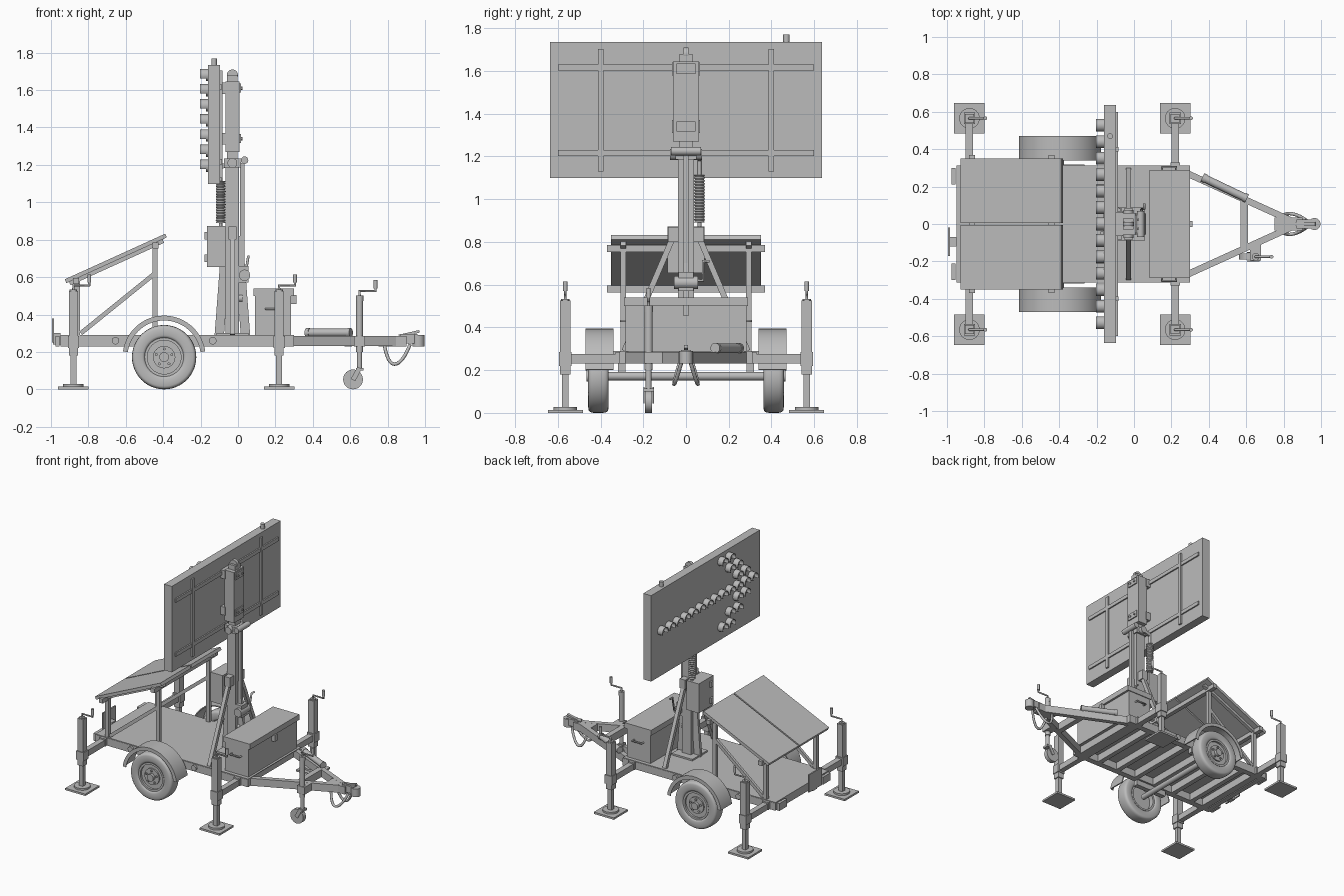
import bpy, bmesh
from math import pi, sin, cos, radians, copysign
from mathutils import Vector, Matrix

if "Cube" in bpy.data.objects:
    bpy.data.objects.remove(bpy.data.objects["Cube"])

COLOUR = (.5, .5, .5, 1)
grey = bpy.data.materials.new("plain grey")
grey.use_nodes = True
grey.diffuse_color = COLOUR
grey.node_tree.nodes["Principled BSDF"].inputs["Base Color"].default_value = COLOUR

# Shared sizes of the chassis, wheels, mast and board
FLOOR, RAIL, DECK = .23, .285, .29
BEAM = (FLOOR, RAIL)
HALF_WIDTH, NOSE, TAIL = .31, .3, -.95
AXLE_X, AXLE_Z, TYRE_RADIUS = -.395, .172, .172
MAST_X, PIVOT_Z = -.03, 1.21
BOARD_FRONT, BOARD_BACK, BOARD_Z = -.16, -.096, 1.417
SIDES = (-1, 1)
X_AXIS, Y_AXIS, Z_AXIS = Matrix.Identity(3)
made = []


def mid(centre, half):
    return centre - half, centre + half


def finish(name, bm, matrix=Matrix()):
    bmesh.ops.recalc_face_normals(bm, faces=bm.faces)
    mesh = bpy.data.meshes.new(name)
    bm.to_mesh(mesh)
    bm.free()
    mesh.materials.append(grey)
    ob = bpy.data.objects.new(name, mesh)
    ob.matrix_world = matrix
    bpy.context.collection.objects.link(ob)
    made.append(ob)


def facing(direction):
    return Vector(direction).to_track_quat('Z', 'Y').to_matrix().to_4x4()


def box(name, x, y, z):
    """Box from a (min, max) pair on each axis."""
    bm = bmesh.new()
    size = [abs(high - low) for low, high in (x, y, z)]
    bmesh.ops.create_cube(bm, size=1, matrix=Matrix.Diagonal((*size, 1)))
    finish(name, bm, Matrix.Translation([sum(pair) / 2 for pair in (x, y, z)]))


def beam(name, start, end, width, height):
    """Square bar between two points."""
    start, end = Vector(start), Vector(end)
    bm = bmesh.new()
    size = (width, height, (end - start).length, 1)
    bmesh.ops.create_cube(bm, size=1, matrix=Matrix.Diagonal(size))
    finish(name, bm, Matrix.Translation((start + end) / 2) @ facing(end - start))


def rod(name, centre, axis, length, radius, sides=24):
    """Round bar centred on a point."""
    bm = bmesh.new()
    bmesh.ops.create_cone(bm, cap_ends=True, segments=sides, radius1=radius,
                          radius2=radius, depth=length)
    finish(name, bm, Matrix.Translation(centre) @ facing(axis))


def lathe(name, profile, centre, axis, start=0, sweep=360, steps=40):
    """Spin a closed (radius, height) profile about an axis."""
    bm = bmesh.new()
    face = bm.faces.new([bm.verts.new((radius, 0, height)) for radius, height in profile])
    bmesh.ops.rotate(bm, verts=bm.verts, matrix=Matrix.Rotation(radians(start), 3, 'Z'))
    if sweep == 360:
        bmesh.ops.delete(bm, geom=[face], context='FACES_ONLY')
    bmesh.ops.spin(bm, geom=bm.verts[:] + bm.edges[:] + bm.faces[:], axis=Z_AXIS,
                   angle=radians(sweep), steps=steps)
    bmesh.ops.remove_doubles(bm, verts=bm.verts, dist=.0003)
    finish(name, bm, Matrix.Translation(centre) @ facing(axis))


def pipe(name, points, radius, kind='POLY'):
    """Bent round wire through a few points."""
    curve = bpy.data.curves.new(name, 'CURVE')
    curve.dimensions, curve.bevel_depth, curve.bevel_resolution = '3D', radius, 3
    curve.use_fill_caps = True
    spline = curve.splines.new(kind)
    spline.points.add(len(points) - 1)
    for point, place in zip(spline.points, points):
        point.co = (*place, 1)
    if kind == 'NURBS':
        spline.use_endpoint_u, spline.order_u = True, 3
    curve.materials.append(grey)
    bpy.context.collection.objects.link(bpy.data.objects.new(name, curve))


def crank(name, top):
    """Cap, bent arm and upright grip on top of a post."""
    top = Vector(top)
    lift, reach = Z_AXIS * .025, X_AXIS * .085
    rod(name + "_cap", top - lift / 2, Z_AXIS, .03, .02)
    pipe(name + "_arm", [top, top + lift, top + lift + reach, top + lift * 2 + reach], .007)
    rod(name + "_grip", top + reach + lift * 2.5, Z_AXIS, .045, .01)


# Chassis: deck, rails and cross members
box("deck", (TAIL, NOSE), mid(0, HALF_WIDTH), (RAIL, DECK))
for i in range(8):
    box("cross_member", mid(TAIL + .02 + i * .17, .018), mid(0, .27), BEAM)
for side in SIDES:
    box("side_rail", (TAIL, NOSE), mid(side * .29, .022), BEAM)
    box("suspension_mount", mid(AXLE_X, .13), mid(side * .3, .018), (.19, FLOOR))
    for x in mid(AXLE_X, .26):
        rod("side_marker", (x, side * HALF_WIDTH, .26), Y_AXIS, .035, .02)

# Axle, wheels and mudguards
rod("axle", (AXLE_X, 0, AXLE_Z), Y_AXIS, .74, .02)
section = []
for i in range(24):
    c, s = cos(i * pi / 12), sin(i * pi / 12)
    section.append((TYRE_RADIUS - .036 + copysign(abs(c) ** .5, c) * .036,
                    copysign(abs(s) ** .5, s) * .048))
for side in SIDES:
    hub, outward = Vector((AXLE_X, side * .41, AXLE_Z)), Y_AXIS * side
    lathe("tyre", section, hub, outward, steps=48)
    lathe("rim_ring", [(.09, -.04), (.104, -.04), (.104, .04), (.09, .04)], hub, outward)
    rod("wheel_disc", hub + outward * .01, Y_AXIS, .03, .095, sides=40)
    rod("wheel_boss", hub + outward * .02, Y_AXIS, .03, .06)
    rod("hub_cap", hub + outward * .04, Y_AXIS, .03, .026)
    for i in range(5):
        spoke = Matrix.Rotation(i * pi / 2.5, 3, 'Y') @ Z_AXIS
        rod("wheel_nut", hub + outward * .035, Y_AXIS, .02, .008, sides=6)
        made[-1].location += spoke * .044
    lathe("mudguard", [(.214, -.07), (.222, -.07), (.222, .06), (.214, .06)],
          hub, outward, start=8, sweep=164)
    lathe("mudguard_lip", [(.196, .054), (.218, .054), (.218, .06), (.196, .06)],
          hub, outward, start=8, sweep=164)
    box("mudguard_bracket", mid(AXLE_X, .015), mid(side * .325, .025), (.27, DECK))

# Four outrigger jacks
for x in (-.88, .22):
    box("outrigger_sleeve", mid(x, .025), mid(0, .33), BEAM)
    for side in SIDES:
        y = side * .565
        box("outrigger_arm", mid(x, .02), (side * .3, y), (FLOOR, .275))
        for part, half, bottom, top in (("foot", .082, 0, .014), ("leg", .016, 0, .2),
                                        ("tube", .024, .18, .525), ("collar", .03, .22, RAIL)):
            box("jack_" + part, mid(x, half), mid(y, half), (bottom, top))
        rod("jack_boss", (x, y, .02), Z_AXIS, .015, .055)
        crank("jack_crank", (x, y, .53))

# Drawbar, coupler and safety cables
for side in SIDES:
    beam("drawbar", (.27, side * .277, .258), (.84, side * .018, .258), .035, .055)
    pipe("safety_cable", [(.78, side * .025, .25), (.8, side * .06, .13),
                          (.88, side * .05, .14), (.92, side * .02, .24)], .009, 'NURBS')
box("drawbar_tie", mid(.59, .02), mid(0, .13), BEAM)
box("drawbar_nose", (.75, .9), mid(0, .035), BEAM)
box("coupler", (.87, .96), mid(0, .024), (.245, .295))
rod("coupler_head", (.965, 0, .26), Z_AXIS, .06, .032)
beam("coupler_lever", (.86, 0, RAIL), (.97, 0, .31), .02, .014)
tube_middle, tube_direction = Vector((.485, .193, .303)), Vector((.22, -.105, 0))
rod("document_tube", tube_middle, tube_direction, tube_direction.length, .021)
for side in SIDES:
    rod("document_tube_end", tube_middle + tube_direction * side / 2, tube_direction, .02, .024)

# Jockey wheel
post_x, wheel_x, jockey_y = .65, .615, -.175
box("jockey_bracket", mid(post_x, .03), (jockey_y - .02, -.1), BEAM)
rod("jockey_tube", (post_x, jockey_y, .345), Z_AXIS, .29, .019)
rod("jockey_leg", (post_x, jockey_y, .16), Z_AXIS, .12, .014)
crank("jockey_crank", (post_x, jockey_y, .5))
rod("jockey_wheel", (wheel_x, jockey_y, .053), Y_AXIS, .032, .053)
box("jockey_fork_top", mid(post_x, .02), mid(jockey_y, .025), (.1, .115))
for y in mid(jockey_y, .022):
    beam("jockey_fork", (wheel_x, y, .05), (post_x, y, .115), .006, .026)

# Battery box with lid, latch and handles
box("battery_box", (.092, .284), mid(0, .284), (DECK, .51))
box("box_lid", (.083, NOSE), mid(0, .29), (.5, .54))
box("box_latch", (.28, .312), mid(0, .015), mid(.48, .025))
for side in SIDES:
    near, far = side * .28, side * .305
    pipe("box_handle", [(x, y, .43) for x, y in
                        ((.15, near), (.15, far), (.225, far), (.225, near))], .006)

# Tail lights and plate
for y in mid(0, .255):
    box("tail_light", mid(TAIL - .015, .01), mid(y, .045), BEAM)
box("number_plate", mid(TAIL - .04, .005), mid(-.095, .075), (.25, .38))
box("plate_bracket", (TAIL - .04, TAIL), mid(-.095, .025), (.24, .3))

# Solar panels on their stand
low, high = Vector((-.922, 0, .578)), Vector((-.385, 0, .822))
for side in SIDES:
    across, post = Y_AXIS * side * .178, side * .293
    beam("solar_panel", low + across, high + across, .345, .022)
    beam("panel_rail", (-.9, post, .568), (-.4, post, .795), .025, .025)
    beam("post_brace", (-.84, post, NOSE), (-.45, post, .615), .02, .024)
    for x, top in ((-.86, .59), (-.444, .775)):
        box("panel_post", mid(x, .014), mid(post, .013), (RAIL, top))
for x, z in ((-.865, .58), (-.44, .77)):
    box("panel_crossbar", mid(x, .016), mid(0, .37), mid(z, .016))

# Mast with braces, base fins and pivot
for part, half_x, half_y, bottom, top in (
        ("base", .085, .09, DECK, .302), ("column", .036, .037, RAIL, 1.22),
        ("collar", .045, .05, 1.185, 1.235), ("carriage", .038, .06, 1.27, 1.645),
        ("slider", .028, .03, 1.15, 1.68), ("brace_bracket", .022, .085, .8, .87)):
    box("mast_" + part, mid(MAST_X, half_x), mid(0, half_y), (bottom, top))
for side in SIDES:
    beam("mast_brace", (MAST_X, side * .288, DECK), (MAST_X, side * .045, .86), .027, .027)
    beam("mast_fin", (MAST_X + side * .07, 0, DECK), (MAST_X + side * .03, 0, .82), .022, .05)
rod("mast_pulley", (MAST_X, 0, 1.68), Y_AXIS, .024, .03)
rod("pivot_pin", (MAST_X, 0, PIVOT_Z), Y_AXIS, .15, .026)
rod("lock_bar", (.035, 0, PIVOT_Z + .015), Y_AXIS, .14, .02)
box("cable_tube", (.012, .034), mid(0, .012), (.6, PIVOT_Z))
for z in (1.34, 1.61):
    box("clamp_plate", mid(.01, .006), mid(0, .045), mid(z, .024))
    box("board_mount", (BOARD_BACK, -.06), mid(0, .065), mid(z, .03))
    for y in mid(0, .024):
        rod("clamp_bolt", (.016, y, z), X_AXIS, .014, .009, sides=6)

# Winch, control box and gas spring
box("winch_body", (0, .055), mid(0, .035), (.57, .66))
rod("winch_drum", (.035, 0, .61), Y_AXIS, .11, .03)
pipe("winch_handle", [(.04, .05, .62), (.04, .08, .62), (.055, .08, .71), (.055, .11, .71)], .007)
rod("mast_marker", (.012, 0, .487), X_AXIS, .025, .02)
box("control_box", (-.165, -.066), mid(0, .086), (.655, .872))
for z in mid(.76, .06):
    box("control_hinge", (-.178, BOARD_FRONT), mid(-.055, .015), mid(z, .02))
spring_x, spring_y = -.093, .063
ribs = [(.021 if i % 2 else .026, i * .007) for i in range(33)]
lathe("coil_spring", [(0, 0)] + ribs + [(0, ribs[-1][1])], (spring_x, spring_y, .89), Z_AXIS)
rod("spring_rod", (spring_x, spring_y, 1.015), Z_AXIS, .37, .009)
beam("spring_link", (spring_x, spring_y, 1.19), (MAST_X, spring_y, PIVOT_Z), .014, .025)

# Arrow board with rear stiffeners and light sensor
box("arrow_board", (BOARD_FRONT, BOARD_BACK), mid(0, .637), mid(BOARD_Z, .318))
for side in SIDES:
    box("stiffener_upright", (BOARD_BACK, -.084), mid(side * .4, .013), mid(BOARD_Z, .287))
    box("stiffener_crossbar", (BOARD_BACK, -.086), mid(0, .6), mid(BOARD_Z + side * .2, .014))
rod("light_sensor", (-.128, .47, 1.75), Z_AXIS, .04, .015)

# Hooded lamps laid out as an arrow
spots = [(column, 0) for column in range(13)]
for row in range(1, 4):
    spots += [(column, side * row) for side in SIDES for column in (11 - row, 12 - row)]
for column, row in spots:
    y, z = (6 - column) * .088, BOARD_Z + .02 + row * .081
    rod("lamp", (BOARD_FRONT, y, z), X_AXIS, .02, .032)
    lathe("lamp_hood", [(.031, 0), (.034, 0), (.034, .042), (.031, .042)],
          (BOARD_FRONT, y, z), -X_AXIS, start=-30, sweep=240, steps=18)

# Smooth the round parts, keep the edges sharp
bpy.ops.object.select_all(action='DESELECT')
for ob in made:
    ob.select_set(True)
bpy.context.view_layer.objects.active = made[0]
bpy.ops.object.shade_smooth_by_angle(angle=radians(35))
